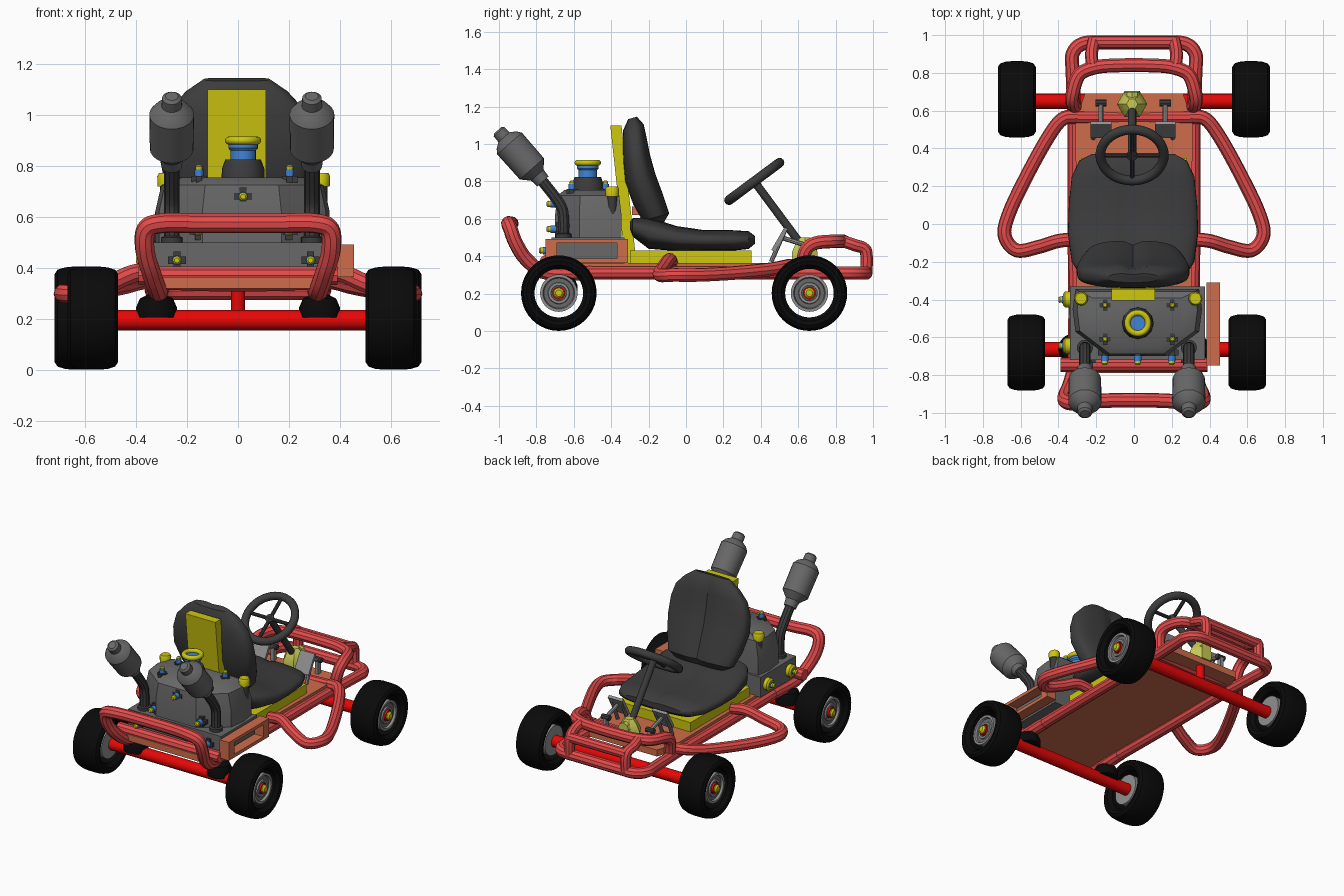
import bpy, bmesh
from math import sin, cos, pi, radians, exp, copysign
from mathutils import Vector as V, Matrix

cube = bpy.data.objects.get("Cube")
if cube:
    bpy.data.objects.remove(cube)


def material(name, *rgb):
    m = bpy.data.materials.new(name)
    m.use_nodes = True
    m.diffuse_color = (*rgb, 1)
    m.node_tree.nodes["Principled BSDF"].inputs["Base Color"].default_value = (*rgb, 1)
    return m


BLACK = material("tyre black", .003, .003, .003)
DARK = material("dark grey", .045, .045, .045)
GREY = material("mid grey", .14, .14, .14)
LIGHT = material("light grey", .28, .28, .28)
YELLOW = material("yellow", .62, .57, .005)
PALE = material("pale yellow", .58, .6, .09)
BLUE = material("blue", .05, .23, .68)
ORANGE = material("orange brown", .62, .15, .07)
TUBE = material("light red", .78, .07, .07)
RED = material("red", .8, .002, .002)
built = []


def finish(name, bm, mat):
    bmesh.ops.recalc_face_normals(bm, faces=bm.faces)
    me = bpy.data.meshes.new(name)
    bm.to_mesh(me)
    bm.free()
    return add(name, me, mat)


def add(name, me, mat):
    me.materials.clear()
    me.materials.append(mat)
    ob = bpy.data.objects.new(name, me)
    bpy.context.collection.objects.link(ob)
    built.append(ob)
    return ob


def loft(name, mat, rings, closed=False):
    """Join rings of points; cap the ends or close into a loop."""
    bm = bmesh.new()
    rows = [[bm.verts.new(p) for p in ring] for ring in rings]
    n = len(rows[0])
    for a, b in zip(rows, rows[1:] + rows[:1] if closed else rows[1:]):
        for i in range(n):
            bm.faces.new((a[i], a[(i + 1) % n], b[(i + 1) % n], b[i]))
    if not closed:
        bm.faces.new(rows[0])
        bm.faces.new(rows[-1])
    return finish(name, bm, mat)


def lathe(name, mat, origin, axis, profile, segs=24, closed=False):
    """Spin (radius, distance along axis) points about an axis."""
    q = V(axis).to_track_quat('Z', 'Y')
    rings = [[V(origin) + q @ V((r * cos(2 * pi * i / segs), r * sin(2 * pi * i / segs), h))
              for i in range(segs)] for r, h in profile]
    return loft(name, mat, rings, closed)


def rod(name, mat, a, b, r, segs=16):
    d = V(b) - V(a)
    return lathe(name, mat, a, d, [(r, 0), (r, d.length)], segs)


def ring(name, mat, centre, axis, radius, r, segs=40):
    prof = [(radius + r * cos(k * pi / 6), r * sin(k * pi / 6)) for k in range(12)]
    return lathe(name, mat, centre, axis, prof, segs, True)


def box(name, mat, lo, hi, tilt=0):
    bm = bmesh.new()
    lo, hi = V(lo), V(hi)
    m = Matrix.Translation((lo + hi) / 2) @ Matrix.Rotation(tilt, 4, 'X') @ Matrix.Diagonal((*(hi - lo), 1))
    bmesh.ops.create_cube(bm, size=1, matrix=m)
    return finish(name, bm, mat)


def prism(name, mat, outline, levels):
    """Extrude an outline through (z, scale about its centre) levels."""
    c = sum((V(p) for p in outline), V((0, 0))) / len(outline)
    return loft(name, mat, [[(*(c + (V(p) - c) * s), z) for p in outline] for z, s in levels])


def pipe(name, mat, pts, r, steps=6):
    """Round tube along a smooth path."""
    pts = [V(p) for p in pts]
    ext = [2 * pts[0] - pts[1]] + pts + [2 * pts[-1] - pts[-2]]
    path = []
    for a, b, c, d in zip(ext, ext[1:], ext[2:], ext[3:]):
        for k in range(steps):
            t = k / steps
            path.append(.5 * (2 * b + (c - a) * t + (2 * a - 5 * b + 4 * c - d) * t * t
                              + (3 * b - a - 3 * c + d) * t ** 3))
    path.append(pts[-1])
    cu = bpy.data.curves.new(name, 'CURVE')
    cu.dimensions, cu.bevel_depth, cu.bevel_resolution, cu.use_fill_caps = '3D', r, 3, True
    s = cu.splines.new('POLY')
    s.points.add(len(path) - 1)
    for p, co in zip(s.points, path):
        p.co = (*co, 1)
    tmp = bpy.data.objects.new(name + "_path", cu)
    me = bpy.data.meshes.new_from_object(tmp)
    bpy.data.objects.remove(tmp)
    me.name = name
    return add(name, me, mat)


def mirrored(pts):
    return pts + [(-x, y, z) for x, y, z in reversed(pts)]


# Wheels and axles
def wheel(name, x, y, side):
    c, axis = (x, y, .203), (side, 0, 0)
    half = [(.13, .07), (.15, .095), (.172, .1), (.19, .088), (.199, .06), (.202, .03)]
    lathe(name + "_tyre", BLACK, c, axis, half + [(r, -h) for r, h in reversed(half)], 40, True)
    lathe(name + "_rim", LIGHT, c, axis, [(.1, -.07), (.1, .07), (.085, .07), (.08, .05), (.06, .05),
                                          (.055, .065), (.042, .065), (.04, .05)], 32)
    lathe(name + "_groove", GREY, c, axis, [(.08, .04), (.08, .056), (.062, .056)], 32)
    rod(name + "_washer", RED, c, V(c) + V((side * .073, 0, 0)), .035)
    lathe(name + "_hub", YELLOW, c, axis, [(.028, 0), (.028, .08), (.018, .09)], 12)


for s, label in ((1, "left"), (-1, "right")):
    wheel("steered_" + label, s * .62, .66, s)
    wheel("driven_" + label, .6 if s > 0 else -.57, -.68, s)
rod("steered_axle", RED, (-.55, .65, .195), (.55, .65, .195), .04)
rod("driven_axle", RED, (-.52, -.665, .195), (.54, -.665, .195), .04)
rod("axle_post", RED, (0, .65, .2), (0, .65, .33), .028)

# Tubular frame
for s, label in ((1, "left"), (-1, "right")):
    pipe("side_bumper_" + label, TUBE, [(s * x, y, z) for x, y, z in (
        (.3, .57, .35), (.38, .555, .35), (.46, .45, .33), (.57, .25, .31), (.66, .06, .3), (.685, -.06, .3),
        (.62, -.14, .3), (.5, -.12, .34), (.4, -.09, .38), (.3, -.08, .37))], .037)
    pipe("upper_link_" + label, TUBE, [(s * x, y, z) for x, y, z in (
        (.22, .84, .48), (.225, .9, .46), (.215, .96, .43), (.215, .965, .31))], .034)
    lathe("axle_mount_" + label, BLACK, (s * .32, -.66, .205), (0, 0, 1),
          [(.08, 0), (.08, .04), (.065, .075), (.03, .092)])
pipe("frame_loop", TUBE, mirrored([(.31, -.5, .31), (.315, 0, .31), (.315, .5, .31), (.325, .8, .31),
                                   (.325, .9, .31), (.27, .955, .31), (.15, .96, .31)]), .037)
pipe("top_bar", TUBE, mirrored([(.22, .962, .43), (.1, .962, .43)]), .034)
pipe("upper_hoop", TUBE, mirrored([(.31, .62, .34), (.325, .64, .43), (.325, .69, .47),
                                   (.29, .79, .48), (.2, .83, .48), (.08, .84, .48)]), .037)
pipe("engine_hoop", TUBE, mirrored([(.31, -.5, .31), (.315, -.74, .31), (.34, -.85, .38), (.365, -.91, .47),
                                    (.36, -.94, .55), (.3, -.95, .575), (.15, -.935, .575)]), .039)
pipe("pedal_crossbar", TUBE, [(-.34, .565, .35), (0, .565, .34), (.34, .565, .35)], .035)
pipe("engine_crossbar", TUBE, [(-.39, -.745, .37), (0, -.745, .37), (.39, -.745, .37)], .038)

# Floor and side tray frame
prism("floor", ORANGE, [(-.3, -.79), (.3, -.79), (.31, .55), (.26, .69), (-.26, .69), (-.31, .55)],
      [(.32, 1), (.365, 1)])
for name, ylo, yhi, zlo, zhi in (("bottom", -.75, -.31, .365, .388), ("top", -.75, -.31, .47, .492),
                                 ("rear", -.75, -.69, .365, .492), ("fore", -.37, -.31, .365, .492)):
    box("tray_" + name, ORANGE, (.385, ylo, zlo), (.455, yhi, zhi))

# Engine block and filler tower
box("engine_base", GREY, (-.34, -.72, .36), (.375, -.33, .5))
prism("engine_body", GREY, [(-.31, -.345), (.345, -.345), (.36, -.45), (.345, -.57), (.17, -.7),
                            (-.14, -.7), (-.31, -.57), (-.325, -.45)],
      [(.49, 1), (.62, 1), (.725, .93), (.755, .72)])
TOP = (.02, -.525, .74)
lathe("filler_base", DARK, TOP, (0, 0, 1), [(.085, 0), (.083, .05), (.07, .085)], 12)
lathe("filler_neck", BLUE, TOP, (0, 0, 1), [(.05, .08), (.05, .12), (.058, .13), (.058, .155)])
ring("filler_ring", YELLOW, (.02, -.525, .9), (0, 0, 1), .055, .016)


# Blue and yellow fittings with cross-shaped flanges
def fitting(loc, axis, s=1):
    p, d = V(loc), V(axis)
    for k in (0, 1):
        size = V((.07, .028, .03)) if k else V((.028, .07, .03))
        if d.z == 0:
            size = V((.03, size.x, size.y)) if d.x else V((size.x, .03, size.y))
        box("fitting_flange", DARK, p - size * s / 2, p + size * s / 2)
    lathe("fitting_sleeve", BLUE, p, d, [(.02 * s, 0), (.02 * s, .045 * s)], 12)
    lathe("fitting_tip", YELLOW, p, d, [(.015 * s, .04 * s), (.017 * s, .058 * s), (.01 * s, .066 * s)], 12)


for x, y, z in ((-.24, -.72, .43), (.285, -.72, .43), (.02, -.68, .68), (-.155, -.68, .545), (.2, -.68, .545)):
    fitting((x, y, z), (0, -1, 0))
for x in (-.153, .203):
    for y in (-.43, -.61):
        fitting((x, y, .748), (0, 0, 1), .85)
for y in (-.4, -.645):
    fitting((-.335, y, .43), (-1, 0, 0))
    lathe("side_collar", YELLOW, (-.34, y, .43), (-1, 0, 0), [(.042, 0), (.042, .025), (.03, .035)])

# Breather posts, exhaust pipes and mufflers
for x in (-.28, .325):
    rod("breather_post", DARK, (x, -.395, .48), (x, -.395, .73), .026)
    lathe("breather_cap", YELLOW, (x, -.395, .72), (0, 0, 1), [(.035, 0), (.037, .04), (.03, .052)], 12)
for x in (-.26, .29):
    lathe("exhaust_foot", DARK, (x, -.655, .49), (0, 0, 1), [(.042, 0), (.042, .03), (.03, .035)])
    pipe("exhaust_pipe", DARK, [(x, -.655, .49), (x, -.655, .6), (x, -.675, .68), (x, -.79, .83)], .031)
    lathe("muffler", GREY, (x, -.765, .8), (0, -.66, .75),
          [(.04, 0), (.045, .045), (.086, .09), (.088, .27), (.07, .295), (.04, .315), (.038, .355), (.025, .365)])


# Seat: padded lofts with a centre crease
def pad(name, stations, up, power=.7, n=44):
    up = V(up).normalized()
    rings = []
    for y, z, th, hw in stations:
        row = []
        for i in range(n):
            c, s = cos(2 * pi * i / n), sin(2 * pi * i / n)
            u = hw * copysign(abs(c) ** .8, c)
            v = th * copysign(abs(s) ** power, s)
            if v > 0:
                v *= 1 - .3 * exp(-(u / .035) ** 2)
            row.append(V((u - .005, y, z)) + up * v)
        rings.append(row)
    return loft(name, DARK, rings)


pad("seat_cushion", [(-.3, .565, .02, .2), (-.285, .555, .05, .27), (-.2, .525, .085, .325), (-.05, .495, .067, .345),
                     (.1, .485, .055, .34), (.25, .485, .055, .325), (.335, .487, .048, .285),
                     (.37, .488, .02, .22)], (0, 0, 1))
pad("seat_back", [(-.145, .575, .03, .18), (-.16, .61, .075, .24), (-.2, .7, .085, .275), (-.245, .82, .085, .3),
                  (-.265, .93, .075, .295), (-.275, 1.02, .068, .265), (-.28, 1.09, .058, .2),
                  (-.285, 1.14, .025, .13)], (0, .96, .27))
box("seat_base", YELLOW, (-.28, -.3, .36), (.28, .35, .43))
loft("seat_support", YELLOW, [[(x, y + dy, z) for x, dy in ((-.12, 0), (.11, 0), (.11, .06), (-.12, .06))]
                              for y, z in ((-.325, .365), (-.405, 1.1))])
box("seat_hinge", ORANGE, (-.05, -.29, .62), (.05, -.22, .665))

# Steering wheel, column and gearbox
HUB, FOOT = V((-.01, .365, .8)), V((-.01, .61, .47))
AXIS = (FOOT - HUB).normalized()
ring("steering_wheel", DARK, HUB, AXIS, .168, .026)
across = AXIS.cross(V((1, 0, 0)))
for d in (V((1, 0, 0)), across):
    rod("steering_spoke", DARK, HUB - d * .165, HUB + d * .165, .012, 10)
lathe("steering_column", DARK, HUB - AXIS * .01, AXIS, [(.03, 0), (.022, .04), (.022, .42)], 16)
lathe("steering_gearbox", PALE, (-.01, .635, .36), (0, 0, 1), [(.075, 0), (.08, .06), (.055, .11), (.03, .14)], 6)
rod("gearbox_cap", PALE, (-.01, .64, .45), (-.01, .7, .45), .04, 8)

# Pedals
for x in (-.175, .165):
    box("pedal_plate", LIGHT, (x - .055, .49, .42), (x + .055, .51, .56), radians(-30))
    for dx in (-.04, .04):
        rod("pedal_leg", LIGHT, (x + dx, .455, .37), (x + dx, .53, .54), .012, 8)
    rod("pedal_rod", LIGHT, (x, .51, .5), (x, .64, .46), .013, 8)
    rod("pedal_pivot", DARK, (x - .03, .64, .46), (x + .03, .64, .46), .018, 8)
    box("pedal_stand", LIGHT, (x - .012, .625, .36), (x + .012, .655, .46))

# Smooth shading with sharp edges kept
for ob in bpy.context.selected_objects:
    ob.select_set(False)
for ob in built:
    ob.select_set(True)
bpy.context.view_layer.objects.active = built[0]
bpy.ops.object.shade_smooth_by_angle(angle=radians(35))
